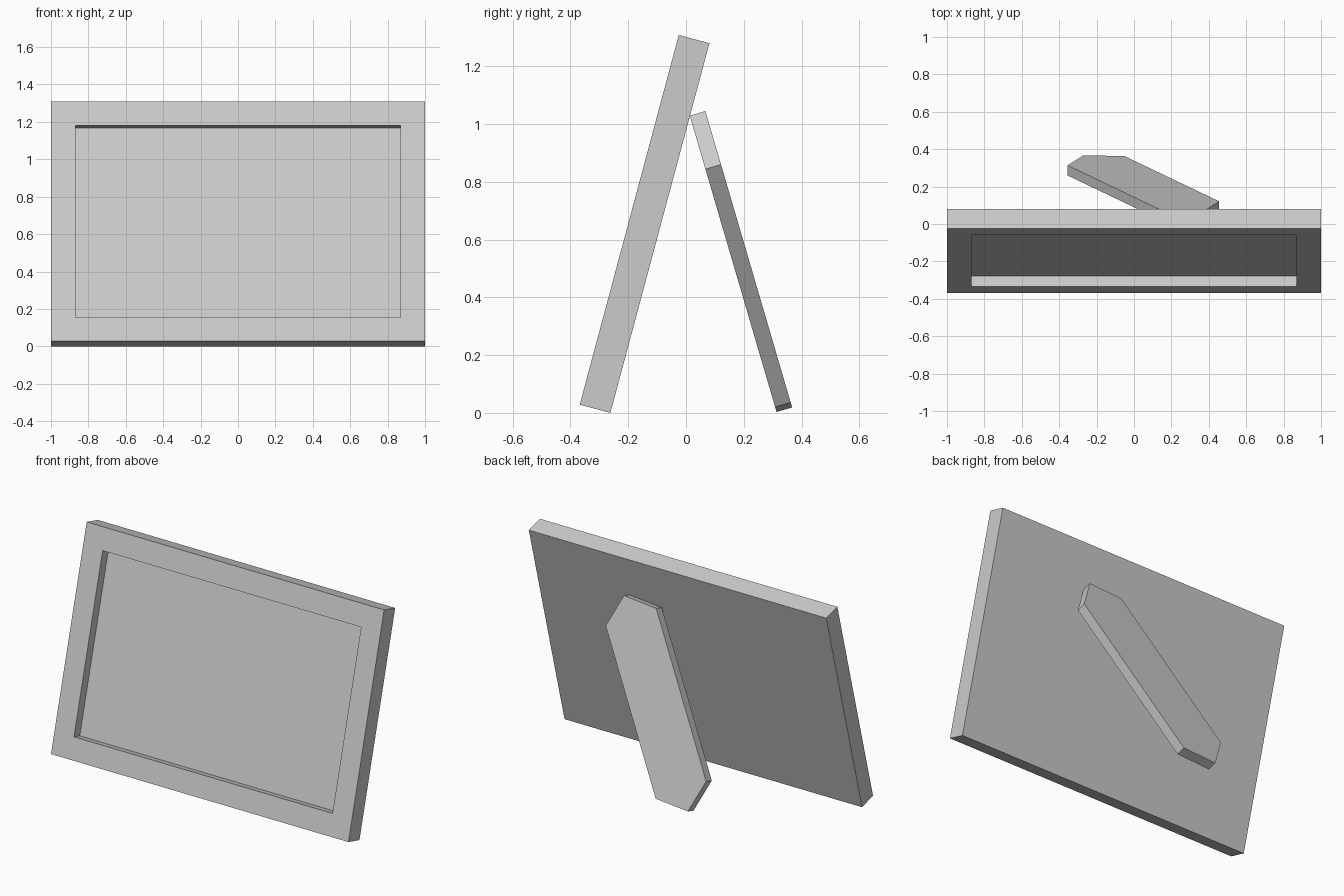
import bpy, bmesh, math
from mathutils import Matrix, Vector

if "Cube" in bpy.data.objects:
    bpy.data.objects.remove(bpy.data.objects["Cube"])


def add_object(name, bm):
    bmesh.ops.recalc_face_normals(bm, faces=bm.faces)
    mesh = bpy.data.meshes.new(name)
    bm.to_mesh(mesh)
    bm.free()
    obj = bpy.data.objects.new(name, mesh)
    bpy.context.collection.objects.link(obj)
    return obj


# Frame: upright slab with a recessed picture panel, leaned back 15 degrees
thick, height, border, recess = 0.11, 1.325, 0.131, 0.058
bm = bmesh.new()
bmesh.ops.create_cube(bm, size=1)
bmesh.ops.scale(bm, vec=(2, thick, height), verts=bm.verts)
bmesh.ops.translate(bm, vec=(0, thick / 2, height / 2), verts=bm.verts)
bm.normal_update()
front = min(bm.faces, key=lambda f: f.calc_center_median().y)
bmesh.ops.inset_individual(bm, faces=[front], thickness=border, use_even_offset=True)
panel = bmesh.ops.extrude_discrete_faces(bm, faces=[front])["faces"][0]
bmesh.ops.translate(bm, vec=(0, recess, 0), verts=panel.verts)
frame = add_object("picture_frame", bm)
tilt = math.radians(15)
frame.data.transform(Matrix.Translation((0, -0.368, thick * math.sin(tilt)))
                     @ Matrix.Rotation(-tilt, 4, 'X'))

# Stand: slanted six-sided plate, outline given as x, z on its rear plane
outline = [(0.37, 1.045), (0.455, 0.86), (-0.05, 0.036),
           (-0.27, 0.019), (-0.355, 0.204), (0.15, 1.028)]
bm = bmesh.new()
rear = bm.faces.new([bm.verts.new((x, 0.067 + (1.045 - z) * 0.293, z)) for x, z in outline])
ext = bmesh.ops.extrude_face_region(bm, geom=[rear], use_keep_orig=True)
moved = [g for g in ext["geom"] if isinstance(g, bmesh.types.BMVert)]
bmesh.ops.translate(bm, vec=Vector((0, -0.054, -0.016)), verts=moved)
add_object("rear_stand", bm)
